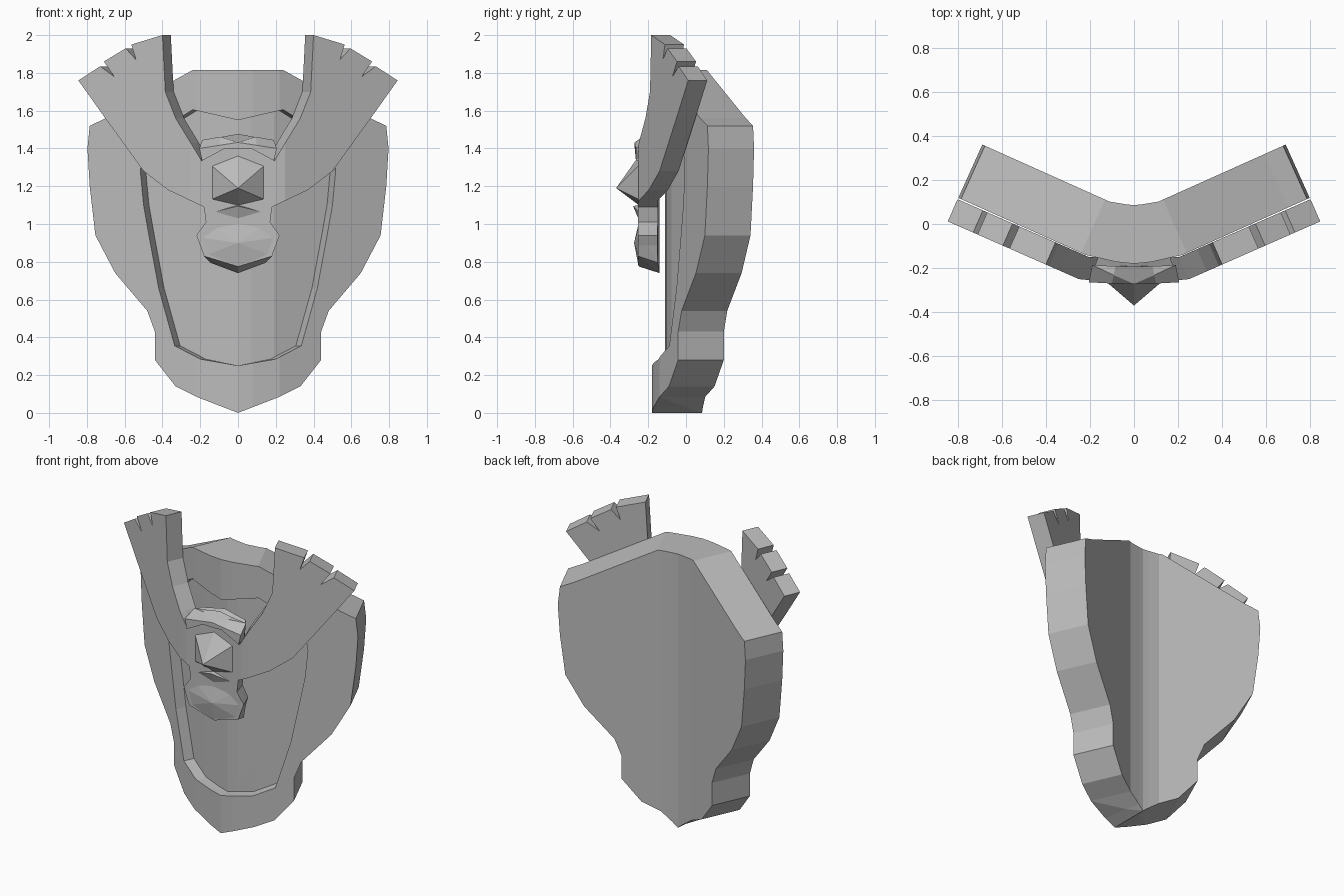
import bpy, bmesh
from mathutils import Vector

cube = bpy.data.objects.get("Cube")
if cube:
    bpy.data.objects.remove(cube, do_unlink=True)

grey = bpy.data.materials.new("plain grey")
grey.use_nodes = True
COLOUR = (0.5, 0.5, 0.5, 1)
grey.diffuse_color = COLOUR
grey.node_tree.nodes["Principled BSDF"].inputs["Base Color"].default_value = COLOUR


def finish(name, bm):
    """Mirror the left half, fix the normals and make the object."""
    bmesh.ops.mirror(bm, geom=bm.verts[:] + bm.edges[:] + bm.faces[:],
                     axis='X', merge_dist=0.0005)
    bmesh.ops.recalc_face_normals(bm, faces=bm.faces)
    mesh = bpy.data.meshes.new(name)
    bm.to_mesh(mesh)
    bm.free()
    mesh.materials.append(grey)
    obj = bpy.data.objects.new(name, mesh)
    bpy.context.collection.objects.link(obj)
    return obj


def interpolate(x, curve):
    for (x0, y0), (x1, y1) in zip(curve, curve[1:]):
        if x <= x1 or (x1, y1) == curve[-1]:
            return y0 + (y1 - y0) * (x - x0) / (x1 - x0)


def fold(co, curve, lean):
    """Bend a flat slab round the chest; depth follows the surface normal."""
    x, d, z = co
    k = min(x / curve[-2][0], 1)
    normal = Vector((-lean * k, 1)).normalized()
    return Vector((x + normal.x * d, interpolate(x, curve) + normal.y * d, z))


def slab(name, outline, depth, curve, lean, recess=(), recess_depth=0, adjust=None):
    """Folded plate from a half outline (x, z), with an optional sunk panel."""
    bm = bmesh.new()

    def face(points):
        bm.faces.new([bm.verts.new(p) for p in points])

    def level(profile, d):
        return [(x, d, z) for x, z in profile]

    def walls(profile, d):
        for (x0, z0), (x1, z1) in zip(profile, profile[1:]):
            face([(x0, 0, z0), (x1, 0, z1), (x1, d, z1), (x0, d, z0)])

    face(level(list(outline) + list(recess)[::-1], 0))
    face(level(outline, depth))
    walls(outline, depth)
    if recess:
        face(level(recess, recess_depth))
        walls(recess, recess_depth)
    bmesh.ops.remove_doubles(bm, verts=bm.verts, dist=0.0005)
    bmesh.ops.triangulate(bm, faces=bm.faces[:])
    for x, _ in curve[1:-1]:
        bmesh.ops.bisect_plane(bm, geom=bm.verts[:] + bm.edges[:] + bm.faces[:],
                               plane_co=(x, 0, 0), plane_no=(1, 0, 0))
    for v in bm.verts:
        if adjust:
            adjust(v.co)
        v.co = fold(v.co, curve, lean)
    return finish(name, bm)


def facets(name, ring, base, apex):
    """Low faceted point: a half ring (x, z) rising to an apex on the centre."""
    bm = bmesh.new()
    tip = bm.verts.new(apex)
    verts = [bm.verts.new((x, base, z)) for x, z in ring]
    for a, b in zip(verts, verts[1:]):
        bm.faces.new((a, b, tip))
    return finish(name, bm)


# Chest plate with a sunk front panel
plate_curve = [(0, -.18), (.08, -.172), (.22, -.14), (.8, .12)]
plate_outline = [(0, 0), (.22, .085), (.33, .14), (.44, .28), (.44, .43), (.48, .54),
                 (.65, .74), (.755, .94), (.785, 1.2), (.797, 1.4), (.785, 1.52),
                 (.7, 1.56), (.24, 1.815), (0, 1.815)]
panel_outline = [(0, .25), (.2, .285), (.335, .355), (.42, .66), (.47, .93), (.5, 1.1),
                 (.517, 1.28), (.5, 1.4), (.36, 1.53), (.24, 1.605), (0, 1.55)]
slab("chest_plate", plate_outline, .265, plate_curve, .45, panel_outline, .07)


# Winged emblem, its crest and tail edges raked towards the back
def rake(co):
    if co.y > 0 and co.x < .21:
        if co.z > 1.35:
            co.z += .045
        elif co.z < .85:
            co.z -= .035


emblem_curve = [(0, -.25), (.2, -.255), (.25, -.25), (.85, .014)]
emblem_outline = [(0, .775), (.18, .83), (.22, .94), (.17, 1.01), (.18, 1.09), (.37, 1.18),
                  (.5, 1.28), (.71, 1.57), (.845, 1.76),
                  (.73, 1.835), (.655, 1.78), (.71, 1.86), (.595, 1.93), (.54, 1.87),
                  (.565, 1.95), (.4, 2), (.385, 1.7), (.33, 1.56), (.19, 1.33),
                  (.2, 1.4), (0, 1.43)]
slab("winged_emblem", emblem_outline, .11, emblem_curve, .44, adjust=rake)

# Raised crest edge above the head
slab("crest", [(0, 1.4), (.07, 1.4), (.19, 1.335), (.205, 1.4), (0, 1.432)], .08,
     [(0, -.272), (.1, -.27), (.25, -.262)], .2, adjust=rake)

# Head point, chin and tail facets
facets("head", [(0, 1.36), (.14, 1.31), (.14, 1.13), (0, 1.1)], -.25, (0, -.37, 1.19))
facets("chin", [(0, 1.1), (.12, 1.065), (0, 1.03)], -.253, (0, -.28, 1.095))
facets("tail", [(0, 1), (.12, .98), (.21, .93), (.17, .835), (0, .78)], -.252,
       (0, -.275, .9))
